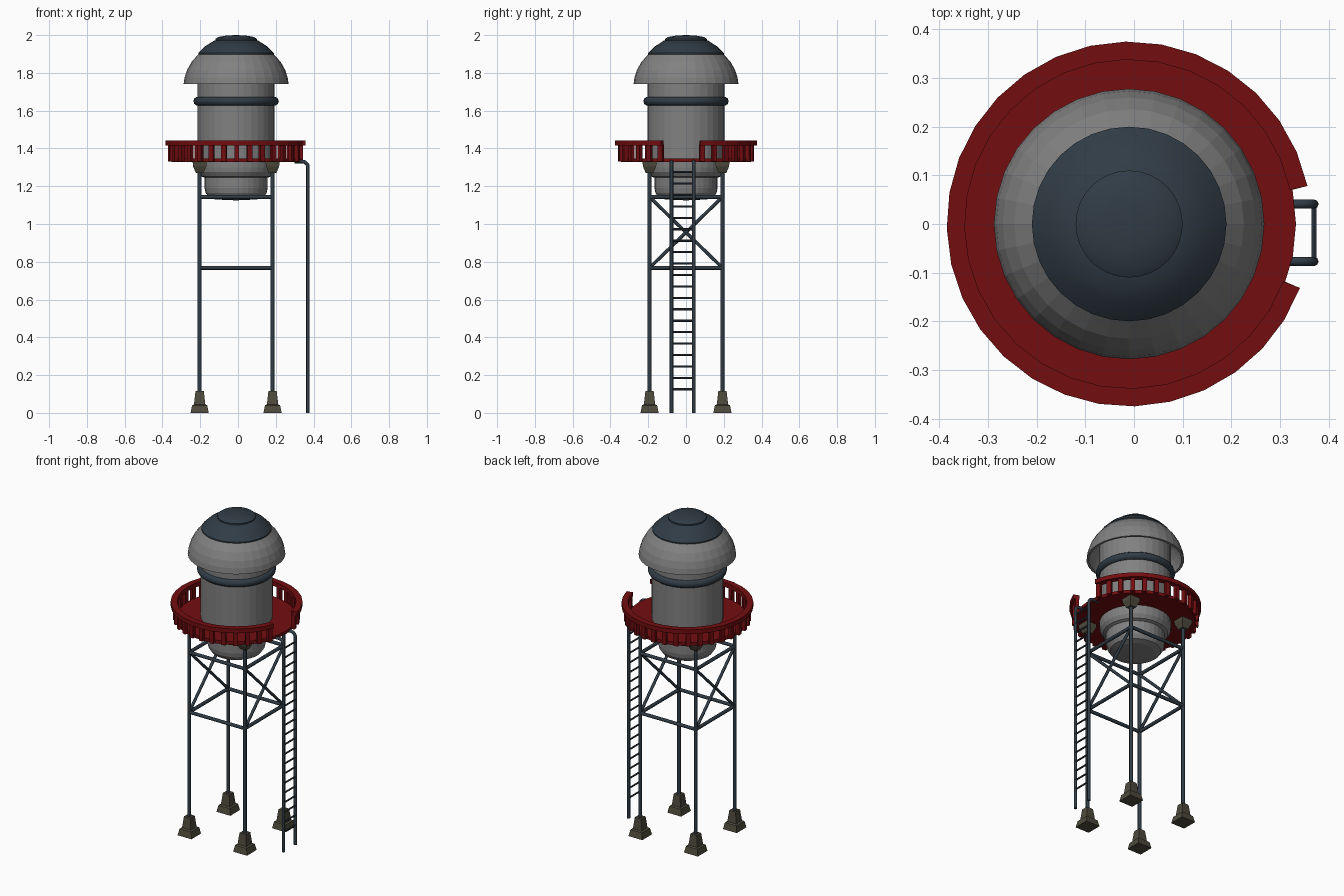
import bpy, bmesh, math
from mathutils import Vector

cube = bpy.data.objects.get("Cube")
if cube:
    bpy.data.objects.remove(cube, do_unlink=True)

CX = -0.01      # tower axis
LEG = 0.193     # leg offset from the axis
SIDES = 32


def material(name, rgb):
    m = bpy.data.materials.new(name)
    m.use_nodes = True
    m.diffuse_color = (*rgb, 1)
    m.node_tree.nodes["Principled BSDF"].inputs["Base Color"].default_value = (*rgb, 1)
    return m


GREY = material("tank grey", (0.22, 0.22, 0.22))
STEEL = material("dark steel", (0.03, 0.045, 0.06))
RED = material("railing red", (0.17, 0.004, 0.005))
STONE = material("concrete", (0.075, 0.068, 0.045))


def finish(name, bm, mat, smooth=None):
    bmesh.ops.recalc_face_normals(bm, faces=bm.faces)
    me = bpy.data.meshes.new(name)
    bm.to_mesh(me)
    bm.free()
    me.materials.append(mat)
    ob = bpy.data.objects.new(name, me)
    bpy.context.collection.objects.link(ob)
    if smooth:
        bpy.ops.object.select_all(action='DESELECT')
        ob.select_set(True)
        bpy.context.view_layer.objects.active = ob
        bpy.ops.object.shade_smooth_by_angle(angle=math.radians(smooth))
    return ob


def lathe(name, profile, mat, smooth=None, closed=False):
    """Spin (radius, z) points around the tower axis."""
    bm = bmesh.new()
    pts = [bm.verts.new((CX + r, 0, z)) for r, z in profile]
    edges = [bm.edges.new(p) for p in zip(pts, pts[1:])]
    if closed:
        edges.append(bm.edges.new((pts[-1], pts[0])))
    bmesh.ops.spin(bm, geom=pts + edges, cent=(CX, 0, 0), axis=(0, 0, 1),
                   angle=math.tau, steps=SIDES)
    bmesh.ops.remove_doubles(bm, verts=bm.verts, dist=0.0005)
    return finish(name, bm, mat, smooth)


def rod(name, points, radius, mat=STEEL, sides=8):
    """Sweep a round bar along a path, mitred at the bends."""
    bm = bmesh.new()
    pts = [Vector(p) for p in points]
    dirs = [(b - a).normalized() for a, b in zip(pts, pts[1:])]
    rings = []
    for i, p in enumerate(pts):
        t = (dirs[max(i - 1, 0)] + dirs[min(i, len(dirs) - 1)]).normalized()
        u = t.cross(Vector((0, 1, 0)) if abs(t.y) < 0.9 else Vector((1, 0, 0))).normalized()
        v = t.cross(u)
        rings.append([bm.verts.new(p + radius * (u * math.cos(a) + v * math.sin(a)))
                      for a in (math.tau * k / sides for k in range(sides))])
    for a, b in zip(rings, rings[1:]):
        for k in range(sides):
            n = (k + 1) % sides
            bm.faces.new((a[k], a[n], b[n], b[k]))
    bm.faces.new(rings[0])
    bm.faces.new(rings[-1])
    return finish(name, bm, mat, 50)


def square_stack(name, x, y, levels):
    """Square tapered block from (half width, z) levels."""
    bm = bmesh.new()
    rings = [[bm.verts.new((x + sx * h, y + sy * h, z))
              for sx, sy in ((-1, -1), (1, -1), (1, 1), (-1, 1))] for h, z in levels]
    for a, b in zip(rings, rings[1:]):
        for k in range(4):
            n = (k + 1) % 4
            bm.faces.new((a[k], a[n], b[n], b[k]))
    bm.faces.new(rings[0])
    bm.faces.new(rings[-1])
    return finish(name, bm, STONE)


# Tank body with its narrower rounded bottom
lathe("tank", [(0, 1.125), (0.11, 1.13), (0.145, 1.14), (0.162, 1.165), (0.167, 1.19),
               (0.167, 1.245), (0.185, 1.252), (0.2, 1.275), (0.204, 1.3),
               (0.204, 1.86), (0, 1.86)], GREY)

# Overhanging hollow dome
lathe("dome", [(0.278, 1.74), (0.273, 1.775), (0.26, 1.815), (0.236, 1.858), (0.2, 1.898),
               (0.19, 1.885), (0.225, 1.85), (0.248, 1.81), (0.26, 1.775), (0.264, 1.74)],
      GREY, closed=True)

# Roof cap and hatch
lathe("roof_cap", [(0, 1.885), (0.2, 1.892), (0.2, 1.905), (0.165, 1.94), (0.115, 1.972),
                   (0, 1.98)], STEEL, 30)
lathe("roof_hatch", [(0.11, 1.96), (0.11, 1.98), (0.095, 1.99), (0.05, 1.998), (0, 2.0)],
      STEEL, 30)

# Band around the tank
lathe("tank_band", [(0.202 + 0.024 * math.cos(a), 1.65 + 0.024 * math.sin(a))
                    for a in (math.tau * k / 10 for k in range(10))], STEEL, 50, True)

# Walkway deck
lathe("deck", [(0, 1.327), (0.343, 1.327), (0.343, 1.347), (0, 1.347)], RED)

# Handrail, open at the ladder
bm = bmesh.new()
start, sweep = math.radians(12), math.radians(327.5)
prof = [bm.verts.new((CX + r * math.cos(start), r * math.sin(start), z))
        for r, z in ((0.338, 1.415), (0.375, 1.415), (0.375, 1.442), (0.338, 1.442))]
cap = bm.faces.new(prof)
bmesh.ops.spin(bm, geom=[cap], cent=(CX, 0, 0), axis=(0, 0, 1), angle=sweep, steps=29)
finish("handrail", bm, RED)

# Balusters on the deck edge
bm = bmesh.new()
COUNT = 30
for i in range(COUNT):
    a = start + math.radians(2) + (sweep - math.radians(4)) * i / (COUNT - 1)
    box = bmesh.ops.create_cube(bm, size=1)["verts"]
    bmesh.ops.scale(bm, vec=(0.022, 0.026, 0.09), verts=box)
    bmesh.ops.translate(bm, vec=(0.35, 0, 1.375), verts=box)
    for v in box:
        c, s = math.cos(a), math.sin(a)
        v.co = (CX + v.co.x * c - v.co.y * s, v.co.x * s + v.co.y * c, v.co.z)
finish("balusters", bm, RED)

# Legs with concrete feet and top brackets
for sx, side in ((-1, "right"), (1, "left")):
    for sy, end in ((-1, "front"), (1, "back")):
        x, y = CX + sx * LEG, sy * LEG
        tag = f"{end}_{side}"
        rod(f"leg_{tag}", [(x, y, 0.08), (x, y, 1.3)], 0.011)
        square_stack(f"foot_{tag}", x, y,
                     [(0.048, 0), (0.04, 0.04), (0.03, 0.045), (0.022, 0.115)])
        square_stack(f"bracket_{tag}", x, y, [(0.02, 1.27), (0.035, 1.305), (0.037, 1.328)])

# Horizontal beams on all sides
LOW, HIGH = 0.768, 1.143
for z, level in ((LOW, "lower"), (HIGH, "upper")):
    for s in (-1, 1):
        rod(f"{level}_side_beam", [(CX + s * LEG, -LEG, z), (CX + s * LEG, LEG, z)], 0.0105)
        rod(f"{level}_cross_beam", [(CX - LEG, s * LEG, z), (CX + LEG, s * LEG, z)], 0.0105)

# Diagonal braces on the left and right sides
for s in (-1, 1):
    for d in (-1, 1):
        rod("diagonal_brace", [(CX + s * LEG, -d * LEG, LOW), (CX + s * LEG, d * LEG, HIGH)],
            0.009)

# Ladder rails bending into the deck, and rungs
LX, BEND, TOP = 0.37, 0.03, 1.331
RAILS = (-0.077, 0.041)
curve = [(LX - BEND + BEND * math.cos(a), TOP - BEND + BEND * math.sin(a))
         for a in (math.pi / 2 * k / 5 for k in range(6))]
for y in RAILS:
    rod("ladder_rail", [(LX, y, 0)] + [(x, y, z) for x, z in curve] + [(0.3, y, TOP)], 0.0095)
for i in range(20):
    z = 0.125 + 0.0605 * i
    rod("ladder_rung", [(LX, RAILS[0], z), (LX, RAILS[1], z)], 0.0055, sides=6)
